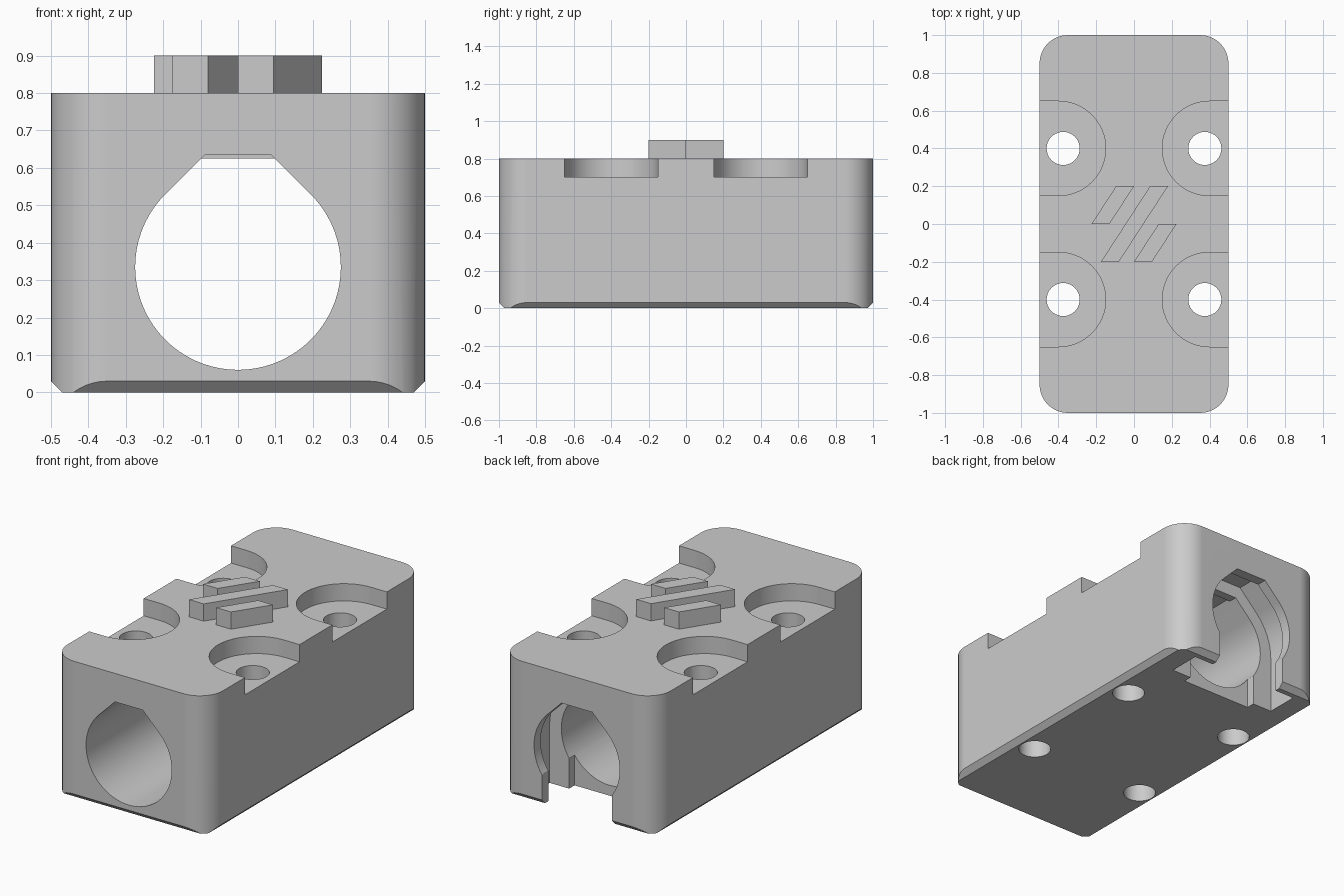
import bpy, bmesh
from math import radians, cos, sin, sqrt, pi
from mathutils import Vector

cube = bpy.data.objects.get("Cube")
if cube:
    bpy.data.objects.remove(cube, do_unlink=True)

grey = bpy.data.materials.new("plain grey")
grey.use_nodes = True
grey.diffuse_color = (0.6, 0.6, 0.6, 1)
grey.node_tree.nodes["Principled BSDF"].inputs["Base Color"].default_value = (0.6, 0.6, 0.6, 1)


def arc(cx, cy, r, start, end, steps):
    angles = [radians(start + (end - start) * i / steps) for i in range(steps + 1)]
    return [(cx + r * cos(a), cy + r * sin(a)) for a in angles]


def prism(name, outline, low, high, axis="Z", chamfer_planes=()):
    """Extrude a 2D outline along Z or Y, optionally trimmed by planes."""
    bm = bmesh.new()
    place = (lambda u, v, w: (u, v, w)) if axis == "Z" else (lambda u, v, w: (u, w, v))
    face = bm.faces.new([bm.verts.new(place(u, v, low)) for u, v in outline])
    ext = bmesh.ops.extrude_face_region(bm, geom=[face])
    moved = [g for g in ext["geom"] if isinstance(g, bmesh.types.BMVert)]
    bmesh.ops.translate(bm, verts=moved, vec=place(0, 0, high - low))
    for co, no in chamfer_planes:
        geom = bm.verts[:] + bm.edges[:] + bm.faces[:]
        cut = bmesh.ops.bisect_plane(bm, geom=geom, dist=1e-6, plane_co=co, plane_no=no, clear_outer=True)
        edges = [g for g in cut["geom_cut"] if isinstance(g, bmesh.types.BMEdge)]
        bmesh.ops.holes_fill(bm, edges=edges)
    bmesh.ops.recalc_face_normals(bm, faces=bm.faces[:])
    mesh = bpy.data.meshes.new(name)
    bm.to_mesh(mesh)
    bm.free()
    obj = bpy.data.objects.new(name, mesh)
    bpy.context.collection.objects.link(obj)
    mesh.materials.append(grey)
    return obj


def apply_all(obj):
    bpy.ops.object.select_all(action="DESELECT")
    obj.select_set(True)
    bpy.context.view_layer.objects.active = obj
    for mod in list(obj.modifiers):
        bpy.ops.object.modifier_apply(modifier=mod.name)


def cut(obj, cutter):
    mod = obj.modifiers.new("cut", "BOOLEAN")
    mod.operation, mod.solver, mod.object = "DIFFERENCE", "EXACT", cutter
    apply_all(obj)
    bpy.data.objects.remove(cutter, do_unlink=True)


# Block with rounded upright corners and a flat chamfer round the base
R, BEVEL = 0.15, 0.03
outline = []
for i, (sx, sy) in enumerate([(1, 1), (-1, 1), (-1, -1), (1, -1)]):
    outline += arc(sx * (0.5 - R), sy * (1 - R), R, 90 * i, 90 * i + 90, 12)
planes = [(Vector((sx * 0.5, sy, BEVEL)), Vector((sx, sy, -1)))
          for sx, sy in [(1, 0), (-1, 0), (0, 1), (0, -1)]]
body = prism("block_body", outline, 0, 0.8, chamfer_planes=planes)

# Ring groove near the back, open at the bottom
AXIS = 0.335


def teardrop_top(r, top):
    half = r * sqrt(2) - (top - AXIS)
    return [(half, top), (-half, top)]


groove_r = 0.35
groove = (arc(0, AXIS, groove_r, 0, 45, 8) + teardrop_top(groove_r, 0.70)
          + arc(0, AXIS, groove_r, 135, 180, 8) + [(-groove_r, -0.1), (groove_r, -0.1)])
cut(body, prism("groove_cutter", groove, 0.75, 0.94, "Y"))

# Narrower slot below the bore at the back
slot = [(-0.225, -0.1), (0.225, -0.1), (0.225, 0.3), (-0.225, 0.3)]
cut(body, prism("slot_cutter", slot, 0.70, 1.1, "Y"))

# Long teardrop bore, with a slightly higher ceiling ahead of the slot
bore_r = 0.275
bore = teardrop_top(bore_r, 0.625) + arc(0, AXIS, bore_r, 135, 405, 54)
cut(body, prism("bore_cutter", bore, -1.1, 1.1, "Y"))
low, high = teardrop_top(bore_r, 0.625), teardrop_top(bore_r, 0.635)
ceiling = [(-0.05, 0.6), (0.05, 0.6), low[0], *high, low[1]]
cut(body, prism("ceiling_cutter", ceiling, -1.1, 0.70, "Y"))

# Screw seats open to the sides, with through holes
for sx in (1, -1):
    for sy in (1, -1):
        seat = [(sx * x, sy * 0.4 + y) for x, y in
                arc(0.4, 0, 0.25, 90, 270, 32) + [(0.6, -0.25), (0.6, 0.25)]]
        cut(body, prism("seat_cutter", seat, 0.7, 0.9))
        hole = arc(sx * 0.375, sy * 0.4, 0.0875, 0, 360, 40)[:-1]
        cut(body, prism("hole_cutter", hole, -0.1, 0.9))

# Smooth the curved walls and keep the flats flat
apply_all(body)
bpy.ops.object.shade_smooth_by_angle(angle=radians(30))
weighted = body.modifiers.new("flat_faces", "WEIGHTED_NORMAL")
weighted.keep_sharp = True

# Three raised slanted bars on top
WIDTH = 0.095


def bar(name, x0, y0, x1, y1):
    prism(name, [(x0, y0), (x0 + WIDTH, y0), (x1 + WIDTH, y1), (x1, y1)], 0.79, 0.9)


bar("raised_bar_right", -0.225, 0, -0.095, 0.2)
bar("raised_bar_middle", -0.175, -0.2, 0.085, 0.2)
bar("raised_bar_left", 0, -0.2, 0.13, 0)
